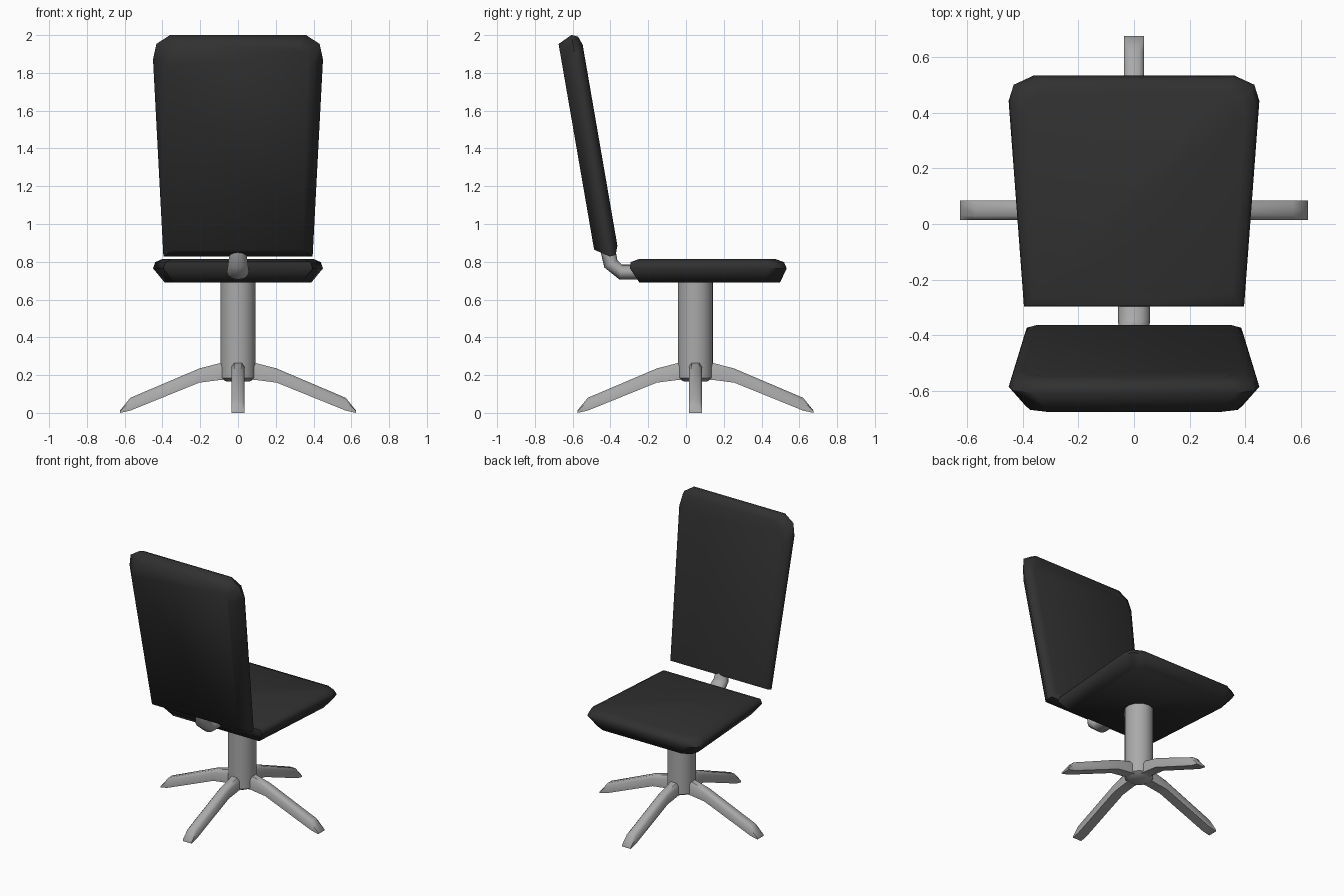
import bpy
import bmesh
import math
from mathutils import Matrix, Vector

cube = bpy.data.objects.get("Cube")
if cube:
    bpy.data.objects.remove(cube, do_unlink=True)


def material(name, colour):
    m = bpy.data.materials.new(name)
    m.use_nodes = True
    m.diffuse_color = colour
    m.node_tree.nodes["Principled BSDF"].inputs["Base Color"].default_value = colour
    return m


BLACK = material("black upholstery", (0.03, 0.03, 0.03, 1))
GREY = material("grey metal", (0.4, 0.4, 0.4, 1))
CENTRE = 0.05  # y of the column axis


def loft(name, rings, mat, angle):
    """Skin a list of equal-length point rings and cap both ends."""
    bm = bmesh.new()
    loops = [[bm.verts.new(p) for p in ring] for ring in rings]
    n = len(loops[0])
    for a, b in zip(loops, loops[1:]):
        for i in range(n):
            j = (i + 1) % n
            bm.faces.new((a[i], a[j], b[j], b[i]))
    bm.faces.new(loops[0][::-1])
    bm.faces.new(loops[-1])
    bmesh.ops.recalc_face_normals(bm, faces=bm.faces)
    mesh = bpy.data.meshes.new(name)
    bm.to_mesh(mesh)
    bm.free()
    mesh.materials.append(mat)
    obj = bpy.data.objects.new(name, mesh)
    bpy.context.collection.objects.link(obj)
    bpy.ops.object.select_all(action="DESELECT")
    obj.select_set(True)
    bpy.context.view_layer.objects.active = obj
    bpy.ops.object.shade_smooth_by_angle(angle=math.radians(angle))
    return obj


# Cushion: tapered outline, rounded at the far end; y runs 0..length
def cushion(name, length, matrix):
    half = [(0.395, 0), (0.45, 0.89), (0.432, 0.96), (0.36, 1)]
    outline = half + [(-x, y) for x, y in reversed(half)]
    # height, side inset, near inset, far inset
    levels = [(0, 0.062, 0.05, 0.035), (0.075, 0, 0, 0),
              (0.108, 0.012, 0.003, 0.014), (0.125, 0.05, 0.05, 0.06)]
    rings = []
    for z, side, near, far in levels:
        k = 1 - side / 0.45
        span = length - near - far
        rings.append([matrix @ Vector((x * k, near + y * span, z)) for x, y in outline])
    return loft(name, rings, BLACK, 60)


cushion("seat", 0.83, Matrix.Translation((0, -0.297, 0.69)))
tilt = Matrix.Rotation(math.radians(99.8), 4, "X")
# Stand the cushion up with its top face turned towards the seat
stand = Matrix.Translation((0, -0.478, 0.815)) @ tilt
cushion("backrest", 1.19, stand @ Matrix.Scale(-1, 4, (0, 0, 1)))


# Column
def circle(radius, z, sides=24):
    return [(radius * math.cos(t), CENTRE + radius * math.sin(t), z)
            for t in (math.tau * i / sides for i in range(sides))]


loft("column", [circle(0.06, 0.165), circle(0.093, 0.185), circle(0.093, 0.7)], GREY, 50)

# Four legs: distance from axis, underside, top
stations = [(0.03, 0.172, 0.27), (0.09, 0.175, 0.265), (0.205, 0.16, 0.235),
            (0.57, 0.012, 0.08), (0.625, 0, 0.012)]
for i, side in enumerate(("left", "back", "right", "front")):
    turn = Matrix.Translation((0, CENTRE, 0)) @ Matrix.Rotation(i * math.pi / 2, 4, "Z")
    rings = []
    for d, low, high in stations:
        c = (high - low) * 0.25
        section = [(-0.035, low), (0.035, low), (0.035, high - c), (0.02, high),
                   (-0.02, high), (-0.035, high - c)]
        rings.append([turn @ Vector((d, w, z)) for w, z in section])
    loft(side + "_leg", rings, GREY, 50)

# Bent bracket: y, z, direction in degrees, half width
path = [(-0.2, 0.745, 0, 0.058), (-0.345, 0.745, 10, 0.058),
        (-0.398, 0.79, 60, 0.052), (-0.415, 0.87, 80, 0.042)]
rings = []
for y, z, deg, w in path:
    a = math.radians(deg)
    ring = []
    for i in range(12):
        t = math.tau * i / 12
        r = 0.04 * math.sin(t)
        ring.append((w * math.cos(t), y + r * math.sin(a), z + r * math.cos(a)))
    rings.append(ring)
loft("back_bracket", rings, GREY, 60)
